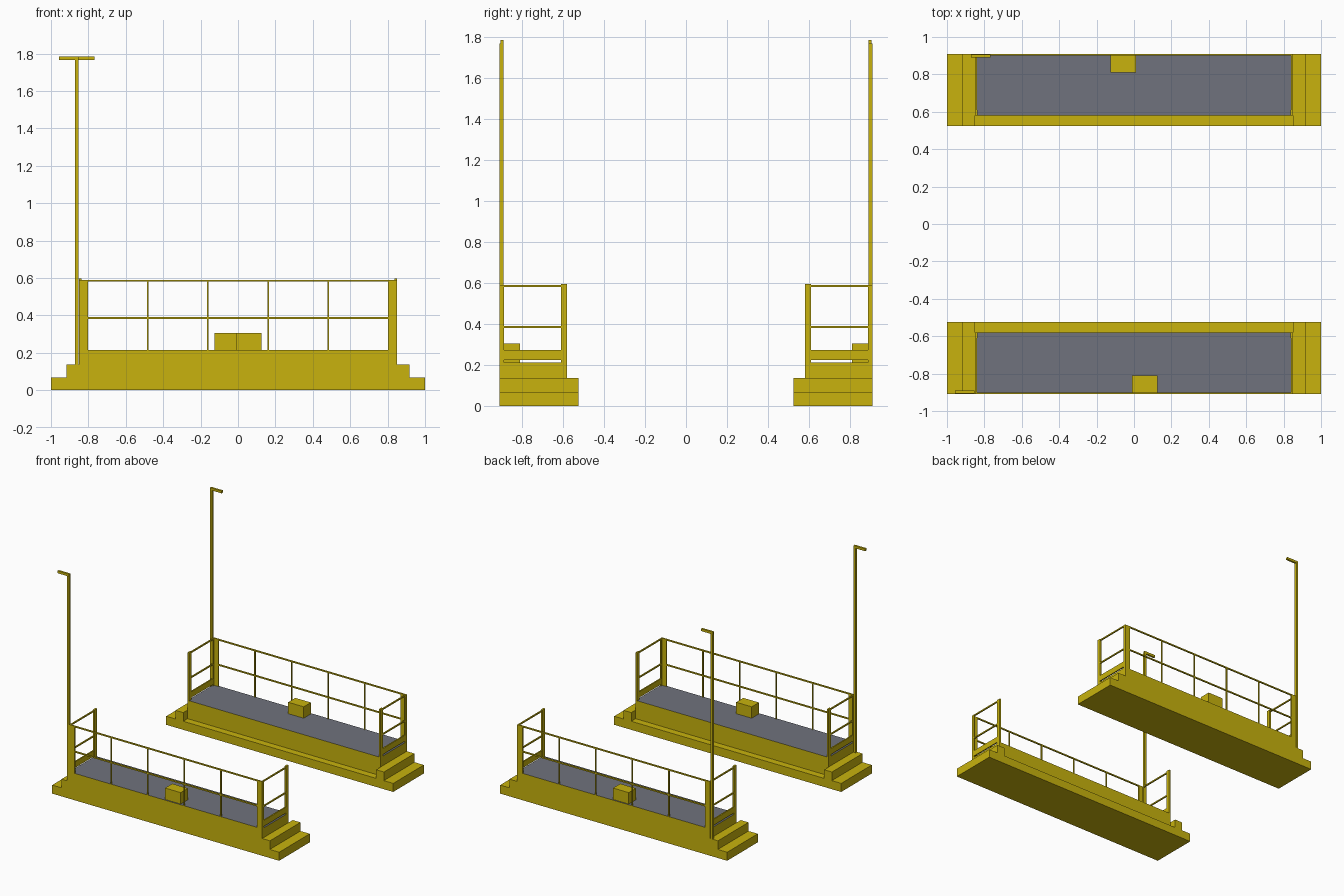
import bpy
import bmesh
from mathutils import Matrix, Vector

cube = bpy.data.objects.get("Cube")
if cube:
    bpy.data.objects.remove(cube, do_unlink=True)


def material(name, rgb):
    m = bpy.data.materials.new(name)
    m.use_nodes = True
    m.diffuse_color = (*rgb, 1)
    m.node_tree.nodes["Principled BSDF"].inputs["Base Color"].default_value = (*rgb, 1)
    return m


YELLOW = material("safety yellow", (0.58, 0.45, 0.004))
GREY = material("deck grey", (0.162, 0.17, 0.205))


def finish(name, bm, turn):
    bmesh.ops.recalc_face_normals(bm, faces=bm.faces)
    bm.transform(turn)
    mesh = bpy.data.meshes.new(name)
    bm.to_mesh(mesh)
    bm.free()
    mesh.materials.append(YELLOW)
    mesh.materials.append(GREY)
    obj = bpy.data.objects.new(name, mesh)
    bpy.context.collection.objects.link(obj)


def add_box(bm, x, y, z):
    """Box from (min, max) pairs."""
    mid = [(a + b) / 2 for a, b in (x, y, z)]
    size = [abs(b - a) for a, b in (x, y, z)]
    mat = Matrix.Translation(mid) @ Matrix.Diagonal((*size, 1))
    bmesh.ops.create_cube(bm, size=1, matrix=mat)


def add_prism(bm, half_profile, y0, y1):
    """Mirror a right-hand xz outline and extrude it along y."""
    outline = half_profile + [(-x, z) for x, z in reversed(half_profile)]
    face = bm.faces.new([bm.verts.new((x, y0, z)) for x, z in outline])
    ext = bmesh.ops.extrude_face_region(bm, geom=[face])["geom"]
    verts = [g for g in ext if isinstance(g, bmesh.types.BMVert)]
    bmesh.ops.translate(bm, verts=verts, vec=Vector((0, y1 - y0, 0)))


# Shared dimensions
OUT, INN, LEDGE = -0.91, -0.58, -0.525
END, STEP = 0.85, 0.918
Z1, Z2, DECK, TOP = 0.068, 0.137, 0.214, 0.59
T = 0.01
RAILS = (0.385, 0.585)


def platform(side, turn, mast_end):
    # Stepped body with a grey walking surface
    bm = bmesh.new()
    add_prism(bm, [(1, 0), (1, Z1), (STEP, Z1), (STEP, Z2), (END, Z2), (END, DECK)], OUT, INN)
    bm.normal_update()
    for f in bm.faces:
        if f.calc_center_median().z > DECK - 0.001:
            f.material_index = 1
    finish(side + "_platform_body", bm, turn)

    # Inner ledge running between the steps
    bm = bmesh.new()
    add_prism(bm, [(1, 0), (1, Z1), (STEP, Z1), (STEP, Z2), (END, Z2), (END, Z1)], INN, LEDGE)
    finish(side + "_inner_ledge", bm, turn)

    # Posts: angle sections outside, flat bars inside
    bm = bmesh.new()
    for s in (-1, 1):
        add_box(bm, (s * 0.803, s * END), (OUT, OUT + T), (DECK, TOP))
        add_box(bm, (s * (END - T), s * END), (OUT, -0.887), (DECK, TOP))
        add_box(bm, (s * (END - 0.014), s * END), (-0.61, INN), (DECK, TOP + 0.006))
    finish(side + "_corner_posts", bm, turn)

    # Long guard rail with thin stanchions
    bm = bmesh.new()
    for z in RAILS:
        add_box(bm, (-0.803, 0.803), (OUT, OUT + T), (z - T / 2, z + T / 2))
    for i in range(4):
        x = -0.483 + i * 0.322
        add_box(bm, (x - 0.004, x + 0.004), (OUT, OUT + T), (DECK, RAILS[1]))
    finish(side + "_long_guard_rail", bm, turn)

    # End rails and toe boards
    bm = bmesh.new()
    for s in (-1, 1):
        x = (s * (END - T), s * END)
        for z in RAILS:
            add_box(bm, x, (-0.887, -0.61), (z - T / 2, z + T / 2))
        add_box(bm, x, (-0.887, -0.61), (0.226, 0.273))
    finish(side + "_end_rails", bm, turn)

    # Control box on the deck
    bm = bmesh.new()
    add_box(bm, (-0.012, 0.125), (-0.9, -0.81), (DECK, 0.305))
    finish(side + "_control_box", bm, turn)

    # Tall mast with a short lamp bar
    bm = bmesh.new()
    mx = mast_end * 0.862
    add_box(bm, (mx - 0.009, mx + 0.009), (OUT, -0.89), (Z2, 1.768))
    add_box(bm, (mx - 0.094, mx + 0.009), (OUT + 0.004, -0.89), (1.766, 1.785))
    finish(side + "_mast", bm, turn)


platform("front", Matrix.Identity(4), -1)
platform("back", Matrix.Rotation(3.14159265, 4, "Z"), 1)
